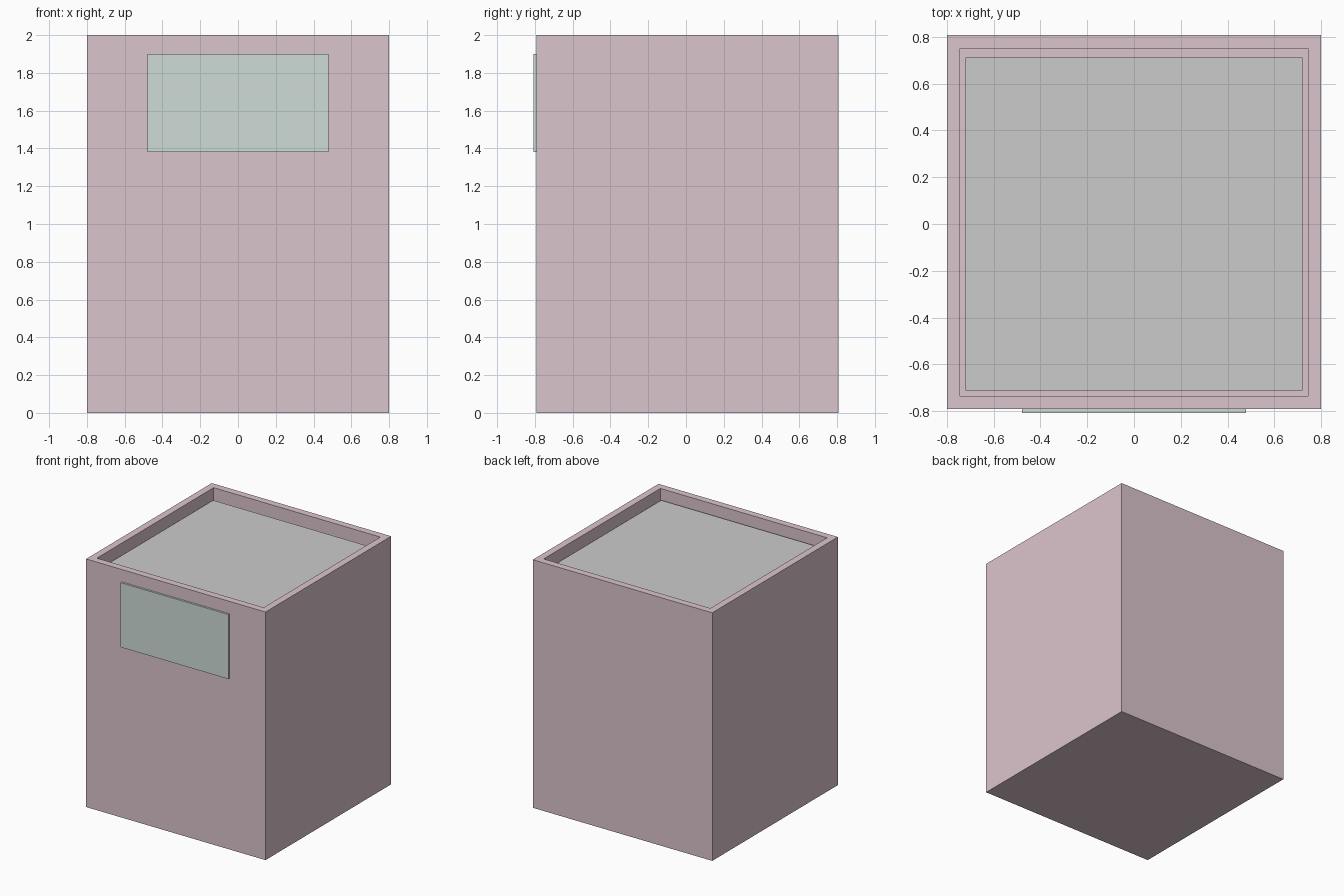
import bpy, bmesh
from mathutils import Vector

if "Cube" in bpy.data.objects:
    bpy.data.objects.remove(bpy.data.objects["Cube"])


def material(name, rgb):
    m = bpy.data.materials.new(name)
    m.diffuse_color = (*rgb, 1)
    m.use_nodes = True
    m.node_tree.nodes["Principled BSDF"].inputs["Base Color"].default_value = m.diffuse_color
    return m


def box(name, lo, hi, mat=None):
    """Axis-aligned box between two corners; returns object and its bmesh."""
    lo, hi = Vector(lo), Vector(hi)
    bm = bmesh.new()
    bmesh.ops.create_cube(bm, size=1)
    bmesh.ops.scale(bm, vec=hi - lo, verts=bm.verts)
    bmesh.ops.translate(bm, vec=(lo + hi) / 2, verts=bm.verts)
    me = bpy.data.meshes.new(name)
    ob = bpy.data.objects.new(name, me)
    bpy.context.collection.objects.link(ob)
    if mat:
        me.materials.append(mat)
    return ob, bm


pink = material("pink", (0.71, 0.56, 0.61))
pale_green = material("pale_green", (0.62, 0.72, 0.69))

WALL, FRONT, BACK = 0.08, -0.792, 0.808

# Open-topped body: inset the top face for the rim, then sink it to the floor
body, bm = box("body", (-0.8, FRONT, 0), (0.8, BACK, 2), pink)
top = max(bm.faces, key=lambda f: f.calc_center_median().z)
bmesh.ops.inset_region(bm, faces=[top], thickness=WALL)
inner = bmesh.ops.extrude_face_region(bm, geom=[top])
bmesh.ops.delete(bm, geom=[top], context='FACES_ONLY')
verts = [g for g in inner["geom"] if isinstance(g, bmesh.types.BMVert)]
bmesh.ops.translate(bm, vec=(0, 0, WALL - 2), verts=verts)
bmesh.ops.recalc_face_normals(bm, faces=bm.faces)
bm.to_mesh(body.data)
bm.free()

# Grey lid sunk inside the rim, leaving a slim gap at the back
lid, bm = box("lid", (-0.72, FRONT + WALL, 1.84), (0.72, BACK - WALL - 0.016, 1.92))
bm.to_mesh(lid.data)
bm.free()

# Thin panel on the front
panel, bm = box("front_panel", (-0.48, -0.808, 1.38), (0.48, FRONT, 1.9), pale_green)
bm.to_mesh(panel.data)
bm.free()
